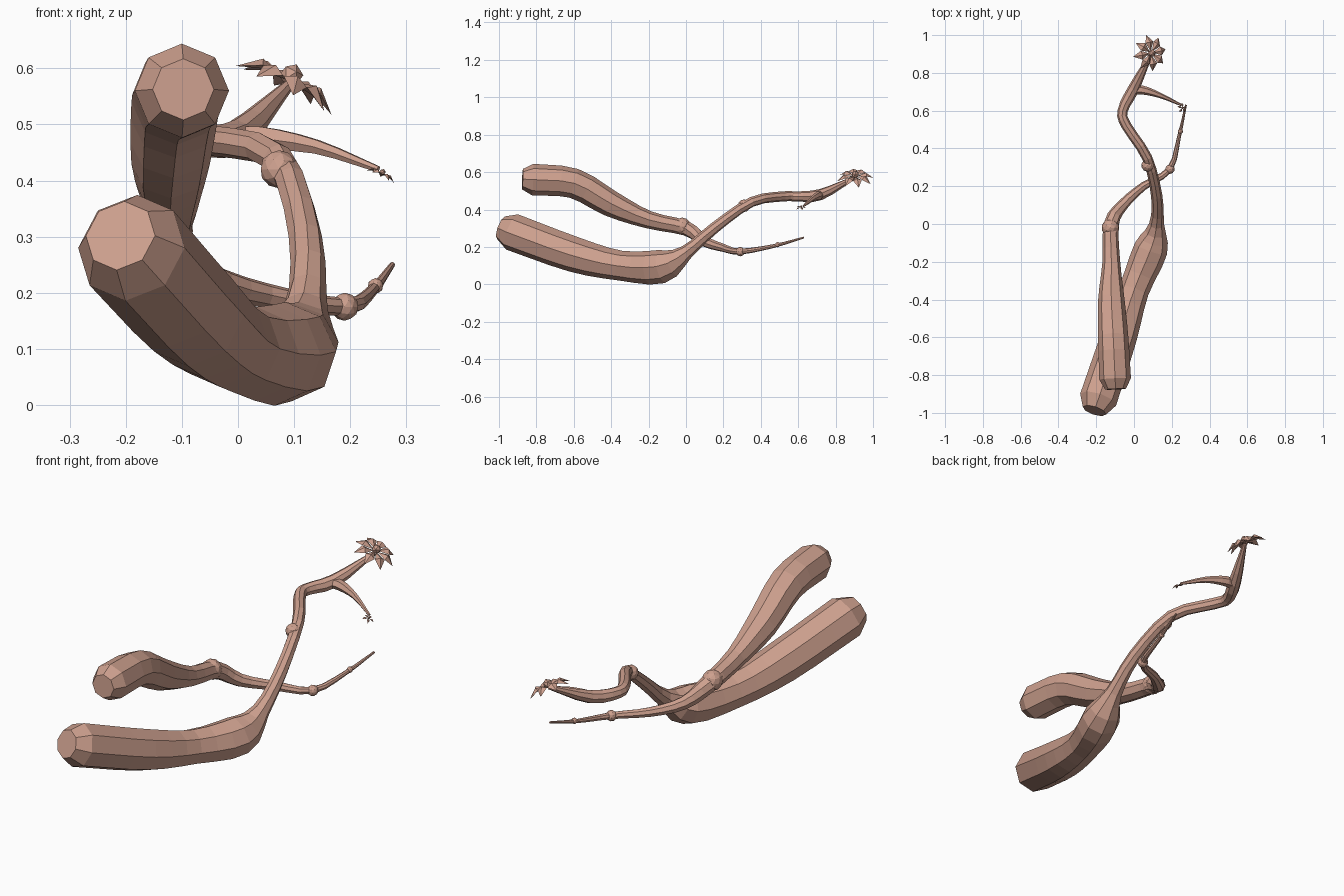
import bpy, bmesh, math
from mathutils import Vector, Matrix

cube = bpy.data.objects.get("Cube")
if cube:
    bpy.data.objects.remove(cube)

bark = bpy.data.materials.new("dusty pink")
bark.use_nodes = True
tone = (.61, .35, .27, 1)
bark.diffuse_color = tone
bark.node_tree.nodes["Principled BSDF"].inputs["Base Color"].default_value = tone


def finish(bm, name):
    """Turn the bmesh into a named, coloured object."""
    bmesh.ops.recalc_face_normals(bm, faces=bm.faces)
    mesh = bpy.data.meshes.new(name)
    bm.to_mesh(mesh)
    bm.free()
    mesh.materials.append(bark)
    obj = bpy.data.objects.new(name, mesh)
    bpy.context.collection.objects.link(obj)
    return obj


def flowing(points, steps=3):
    """Spline through sparse stations; the radius flows along with the position."""
    knots = [Vector(p) for p in points]
    knots = [knots[0] * 2 - knots[1]] + knots + [knots[-1] * 2 - knots[-2]]
    result = []
    for before, start, end, after in zip(knots, knots[1:], knots[2:], knots[3:]):
        leave, arrive = (end - before) / 2, (after - start) / 2
        for step in range(steps):
            t = step / steps
            ease = t * t * (3 - 2 * t)
            result.append(start.lerp(end, ease)
                          + leave * t * (1 - t) ** 2
                          - arrive * t * t * (1 - t))
    return result + [knots[-2]]


def limb(name, points, sides=8, blunt=False):
    """Tapered faceted tube, with an optional chamfered blunt start."""
    path = flowing(points)
    if blunt:
        first = path[0]
        heading = (path[1] - first).xyz.normalized()
        cap = first.xyz - heading * first.w * .65
        path.insert(0, Vector((*cap, first.w * .65)))
    bm = bmesh.new()
    rings = []
    last = len(path) - 1
    for i, station in enumerate(path):
        ahead = (path[min(i + 1, last)] - path[max(i - 1, 0)]).xyz.normalized()
        side = ahead.cross(Vector((0, 0, 1))).normalized()
        up = side.cross(ahead)
        angles = [math.tau * k / sides for k in range(sides)]
        rings.append([bm.verts.new(station.xyz + station.w
                                   * (side * math.cos(a) + up * math.sin(a)))
                      for a in angles])
    for near, far in zip(rings, rings[1:]):
        for k in range(sides):
            bm.faces.new((near[k - 1], near[k], far[k], far[k - 1]))
    bm.faces.new(rings[0])
    bm.faces.new(rings[-1])
    return finish(bm, name)


def joint(name, centre, radius):
    """Faceted swelling on a stem."""
    bm = bmesh.new()
    bmesh.ops.create_icosphere(bm, subdivisions=2, radius=radius,
                               matrix=Matrix.Translation(centre))
    return finish(bm, name)


def blossom(name, centre, size, petals, tilt):
    """Ring of creased, drooping petals around a small core."""
    bm = bmesh.new()
    outline = [(.1, 0, 0), (.6, .24, .04), (1, 0, -.2), (.6, -.24, .04)]
    for k in range(petals):
        turn = Matrix.Rotation(math.tau * (k + .25) / petals, 4, 'Z')
        rim = [bm.verts.new(turn @ (Vector(p) * size)) for p in outline]
        for height in (.15, -.04):
            crease = bm.verts.new(turn @ (Vector((.6, 0, height)) * size))
            for j in range(len(rim)):
                bm.faces.new((rim[j - 1], rim[j], crease))
    core = size * .22
    bmesh.ops.create_icosphere(bm, subdivisions=1, radius=core,
                               matrix=Matrix.Translation((0, 0, core / 2)))
    place = Matrix.Translation(centre) @ Matrix.Rotation(math.radians(tilt), 4, 'Y')
    bmesh.ops.transform(bm, matrix=place, verts=bm.verts)
    return finish(bm, name)


# Lower thick branch, narrowing into a winding stem
limb("lower_branch", [
    (-.19, -.93, .28, .1), (-.08, -.6, .16, .095), (0, -.35, .1, .08),
    (.09, -.13, .095, .09), (.12, 0, .17, .04), (.12, .15, .3, .03),
    (.07, .35, .44, .027), (-.04, .52, .47, .027), (-.06, .6, .47, .027),
    (0, .72, .48, .03), (.09, .9, .57, .01)], blunt=True)

# Side twig from the fork
limb("side_twig", [
    (-.02, .7, .475, .02), (.04, .71, .475, .024),
    (.14, .68, .46, .014), (.25, .63, .42, .006)], sides=6)

# Upper thick branch, dipping to a thin tapering shoot
limb("upper_branch", [
    (-.1, -.82, .56, .084), (-.11, -.6, .54, .08), (-.12, -.4, .43, .07),
    (-.12, -.2, .345, .047), (-.12, 0, .3, .04), (-.06, .1, .23, .03),
    (.05, .2, .195, .022), (.19, .29, .175, .016), (.24, .47, .205, .01),
    (.275, .63, .25, .005)], blunt=True)

# Swellings along the stems
joint("stem_joint", (.073, .31, .42), .034)
joint("branch_joint", (-.125, -.02, .31), .047)
joint("shoot_joint", (.19, .29, .175), .025)
joint("shoot_bud", (.245, .49, .212), .014)

# Open flower and the small bud cluster
blossom("flower", (.09, .905, .578), size=.098, petals=8, tilt=27)
blossom("bud_cluster", (.256, .614, .412), size=.028, petals=5, tilt=25)
